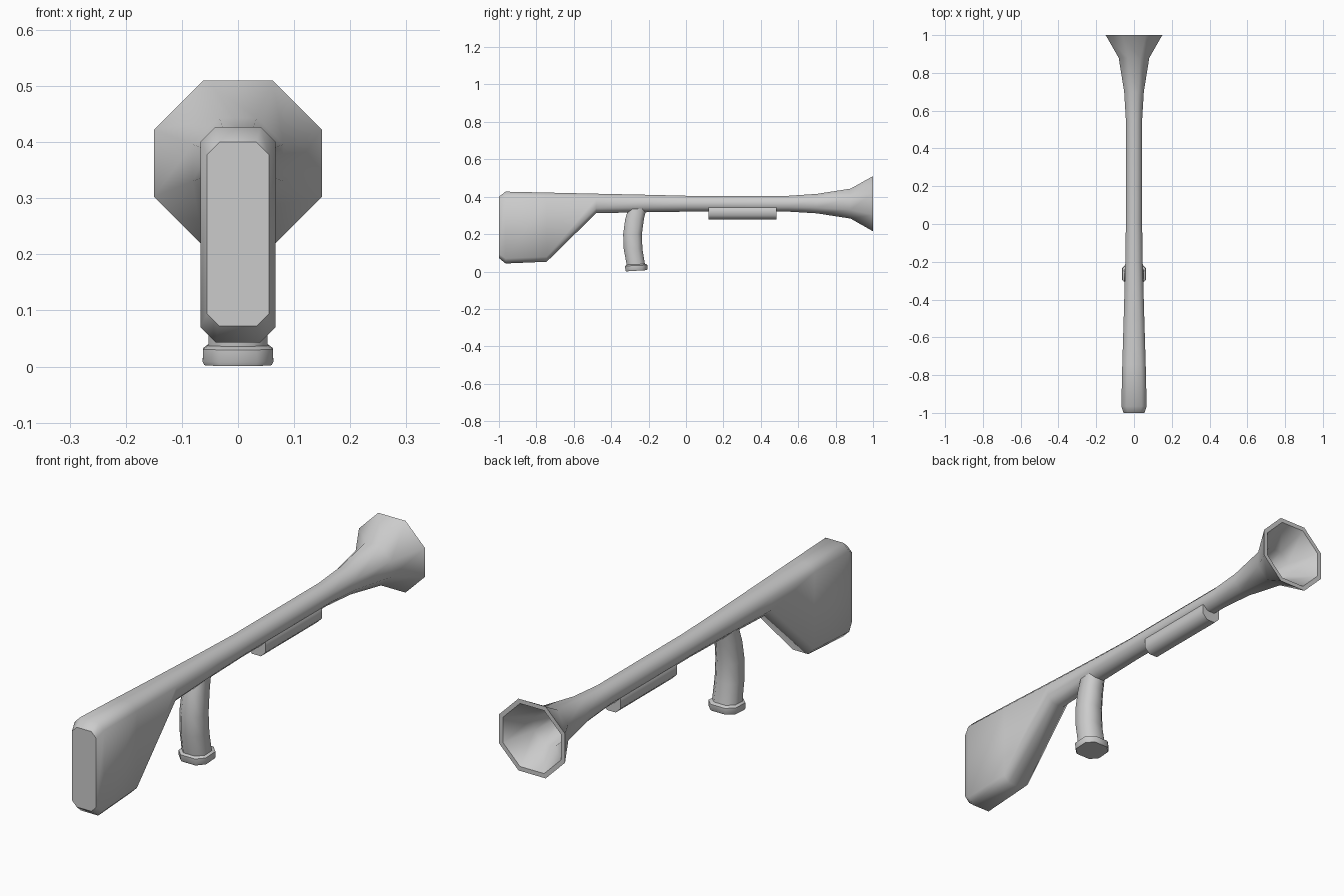
import bpy, bmesh
from mathutils import Vector

if "Cube" in bpy.data.objects:
    bpy.data.objects.remove(bpy.data.objects["Cube"])


def octagon(a, b, c):
    """Chamfered rectangle outline with half sizes a, b and chamfer c."""
    return [(a, b - c), (a - c, b), (c - a, b), (-a, b - c),
            (-a, c - b), (c - a, -b), (a - c, -b), (a, c - b)]


def loft(name, rings):
    """Skin a row of eight-sided rings and cap both ends."""
    bm = bmesh.new()
    rows = [[bm.verts.new(p) for p in ring] for ring in rings]
    for r, s in zip(rows, rows[1:]):
        for i in range(8):
            j = (i + 1) % 8
            bm.faces.new((r[i], r[j], s[j], s[i]))
    bm.faces.new(rows[0])
    bm.faces.new(rows[-1])
    bmesh.ops.recalc_face_normals(bm, faces=bm.faces)
    mesh = bpy.data.meshes.new(name)
    bm.to_mesh(mesh)
    bm.free()
    obj = bpy.data.objects.new(name, mesh)
    bpy.context.collection.objects.link(obj)
    bpy.ops.object.select_all(action='DESELECT')
    obj.select_set(True)
    bpy.context.view_layer.objects.active = obj
    bpy.ops.object.shade_smooth_by_angle(angle=0.87)
    return obj


def along_y(y, w, zb, zt, c):
    """Upright ring at y, half width w, from zb to zt."""
    return [Vector((u, y, (zb + zt) / 2 + v))
            for u, v in octagon(w, (zt - zb) / 2, c)]


def along_z(z, y, a, b, c, tilt=0.0):
    """Level ring at z centred on y, rising by tilt towards +y."""
    return [Vector((u, y + v, z + v * tilt)) for u, v in octagon(a, b, c)]


# Stock, barrel, flared horn and the hollow inside the horn
body = [(-1.0, .055, .072, .40, .022),
        (-.965, .067, .043, .427, .027),
        (-.745, .062, .052, .422, .027),
        (-.48, .054, .312, .416, .027),
        (-.2, .046, .317, .410, .026),
        (0, .043, .320, .405, .025),
        (.55, .043, .320, .405, .025),
        (.7, .052, .311, .415, .030),
        (.88, .081, .283, .443, .047),
        (1.0, .150, .215, .510, .088),
        (1.0, .132, .233, .492, .077),
        (.89, .068, .295, .431, .040),
        (.75, .042, .321, .405, .025)]
loft("stock_and_horn", [along_y(*s) for s in body])

# Fore grip block under the barrel
loft("fore_grip", [along_y(y, .042, .278, .362, .022) for y in (.12, .485)])

# Curved pistol grip
grip = [(.345, -.258, .040, .048, .022),
        (.28, -.275, .045, .050, .024),
        (.20, -.286, .049, .050, .025),
        (.12, -.283, .051, .050, .026),
        (.03, -.267, .053, .049, .026)]
loft("pistol_grip", [along_z(*s) for s in grip])

# Flared cap at the foot of the grip
cap = [(.004, -.265, .060, .056, .028, .06),
       (.010, -.265, .063, .059, .029, .04),
       (.032, -.266, .062, .060, .029, .04),
       (.038, -.266, .054, .052, .027, .04)]
loft("grip_cap", [along_z(*s) for s in cap])
